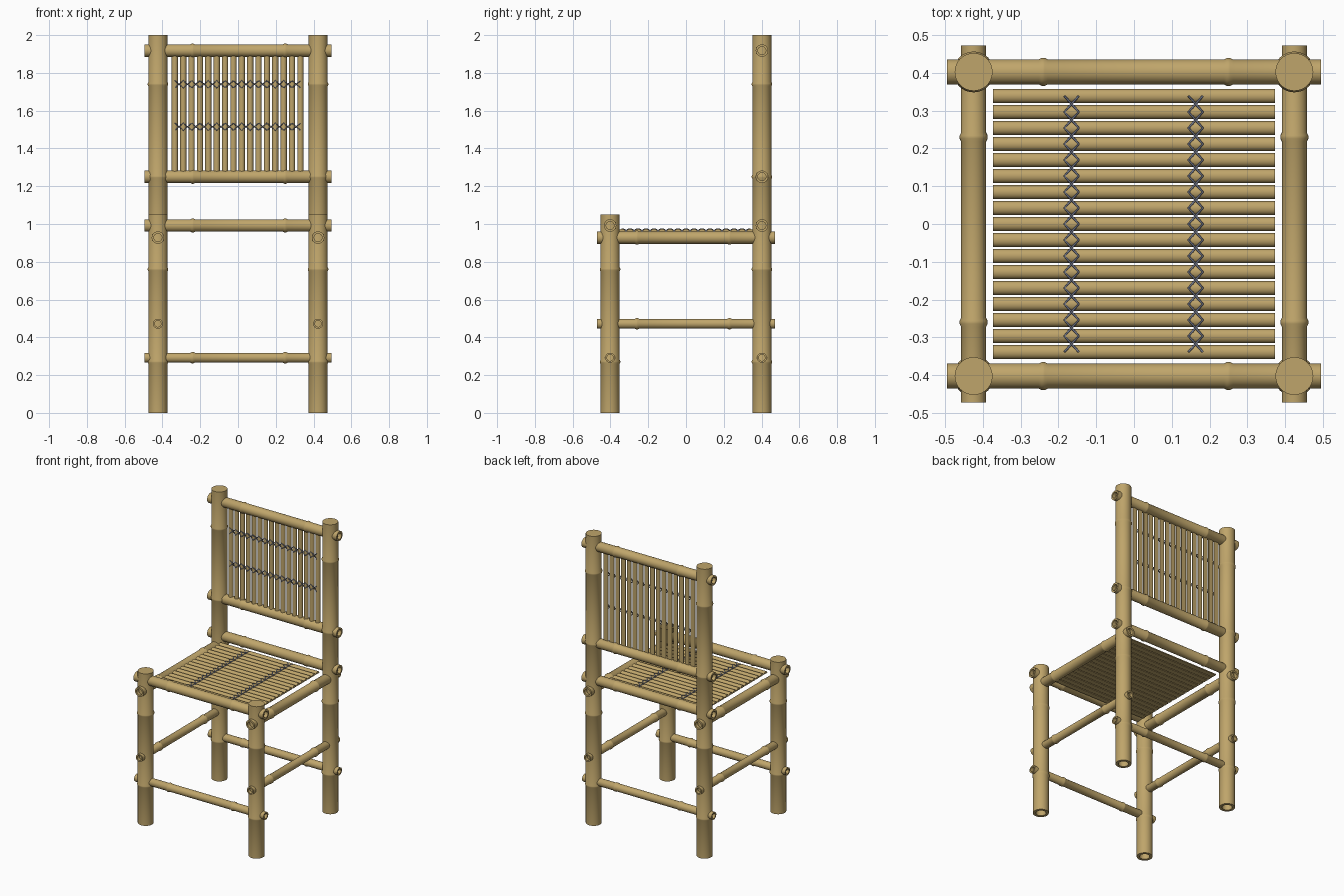
import bpy, bmesh, math
from mathutils import Vector

if "Cube" in bpy.data.objects:
    bpy.data.objects.remove(bpy.data.objects["Cube"])


def material(name, rgb):
    m = bpy.data.materials.new(name)
    m.diffuse_color = (*rgb, 1)
    m.use_nodes = True
    m.node_tree.nodes["Principled BSDF"].inputs["Base Color"].default_value = m.diffuse_color
    return m


BAMBOO = material("bamboo", (0.52, 0.375, 0.145))
CORD = material("blue_grey_cord", (0.17, 0.19, 0.27))
SEG = 32
LEG_X, LEG_Y = 0.424, 0.402


def finish(name, bm, mat):
    bmesh.ops.remove_doubles(bm, verts=bm.verts, dist=1e-6)
    bmesh.ops.recalc_face_normals(bm, faces=bm.faces)
    me = bpy.data.meshes.new(name)
    bm.to_mesh(me)
    bm.free()
    me.materials.append(mat)
    ob = bpy.data.objects.new(name, me)
    bpy.context.collection.objects.link(ob)
    bpy.ops.object.select_all(action='DESELECT')
    ob.select_set(True)
    bpy.context.view_layer.objects.active = ob
    bpy.ops.object.shade_smooth_by_angle(angle=math.radians(40))
    return ob


def pole(name, axis, center, start, end, r, nodes, hole, open_end):
    """Lathe a bamboo pole with raised nodes and hollow ends along an axis."""
    ri = r * 0.64
    prof = [(0, start + hole), (ri, start + hole), (ri, start), (r, start)]
    for n in nodes:
        prof += [(r, n - 0.012), (r + 0.004, n - 0.004),
                 (r + 0.004, n + 0.004), (r, n + 0.012)]
    prof.append((r, end))
    if open_end:
        prof += [(ri, end), (ri, end - hole), (0, end - hole)]
    else:
        prof.append((0, end))
    bm = bmesh.new()
    rings = []
    for rad, t in prof:
        ring = []
        for k in range(SEG if rad else 1):
            a = 2 * math.pi * k / SEG
            u, v = rad * math.cos(a), rad * math.sin(a)
            p = {'X': (t, u, v), 'Y': (v, t, u), 'Z': (u, v, t)}[axis]
            ring.append(bm.verts.new(Vector(p) + Vector(center)))
        rings.append(ring)
    for a, b in zip(rings, rings[1:]):
        for k in range(SEG):
            j = (k + 1) % SEG
            quad = [a[k % len(a)], a[j % len(a)], b[j % len(b)], b[k % len(b)]]
            bm.faces.new(list(dict.fromkeys(quad)))
    return finish(name, bm, BAMBOO)


def slats(name, count, pitch, half_w, height, length, place):
    """Row of split canes; place(along, across, up) gives the position."""
    bm = bmesh.new()
    for i in range(count):
        c = (i - (count - 1) / 2) * pitch
        ends = []
        for t in (-length / 2, length / 2):
            ends.append([bm.verts.new(place(
                t, c + half_w * math.cos(math.pi * k / 12),
                height * math.sin(math.pi * k / 12))) for k in range(13)])
        a, b = ends
        bm.faces.new(a)
        bm.faces.new(b)
        for k in range(13):
            j = (k + 1) % 13
            bm.faces.new((a[k], a[j], b[j], b[k]))
    return finish(name, bm, BAMBOO)


def lacing(name, count, pitch, height, along, place):
    """Two cords crossing in every gap and dipping between the canes."""
    cu = bpy.data.curves.new(name, 'CURVE')
    cu.dimensions = '3D'
    cu.bevel_depth = 0.0028
    cu.bevel_resolution = 1
    cu.use_fill_caps = True
    steps = [(0, 1.0), (0.28, 0.78), (0.5, 0.35), (0.72, 0.78)]
    for side in (1, -1):
        pts = []
        for i in range(count):
            for f, h in steps if i < count - 1 else steps[:1]:
                s = side * (-1) ** i * 0.019 * (1 - 2 * f)
                c = (i + f - (count - 1) / 2) * pitch
                pts.append(place(along + s, c, height * h + 0.001))
        sp = cu.splines.new('POLY')
        sp.points.add(len(pts) - 1)
        for p, co in zip(sp.points, pts):
            p.co = (*co, 1)
    cu.materials.append(CORD)
    ob = bpy.data.objects.new(name, cu)
    bpy.context.collection.objects.link(ob)
    bpy.ops.object.select_all(action='DESELECT')
    ob.select_set(True)
    bpy.context.view_layer.objects.active = ob
    bpy.ops.object.convert(target='MESH')


# Legs and back posts, hollow at the foot
for sx, side in ((-1, "left"), (1, "right")):
    pole(f"front_leg_{side}", 'Z', (sx * LEG_X, -LEG_Y, 0), 0, 1.05, 0.05,
         (0.27, 0.76), 0.25, False)
    pole(f"back_post_{side}", 'Z', (sx * LEG_X, LEG_Y, 0), 0, 2.0, 0.05,
         (0.27, 0.76, 1.25, 1.74), 0.25, False)
    # Side rails
    for part, z, r in (("seat_rail", 0.928, 0.033), ("stretcher", 0.472, 0.026)):
        pole(f"side_{part}_{side}", 'Y', (sx * LEG_X, 0, z), -0.472, 0.472, r,
             (-0.26, 0.23), 0.2, True)

# Cross rails, front and back
for part, y, z, r in (("front_seat_rail", -1, 0.992, 0.033),
                      ("back_seat_rail", 1, 0.992, 0.033),
                      ("front_stretcher", -1, 0.292, 0.026),
                      ("back_stretcher", 1, 0.292, 0.026),
                      ("backrest_lower_rail", 1, 1.25, 0.033),
                      ("backrest_top_rail", 1, 1.918, 0.033)):
    pole(part, 'X', (0, y * LEG_Y, z), -0.495, 0.495, r, (-0.24, 0.25), 0.2, True)


# Seat and backrest canes with their lacing
def on_seat(along, across, up):
    return Vector((along, across, 0.959 + up))


def on_back(along, across, up):
    return Vector((across - 0.002, 0.403 - up, 1.584 + along))


slats("seat_slats", 17, 0.0423, 0.018, 0.015, 0.745, on_seat)
slats("backrest_slats", 16, 0.0443, 0.0165, 0.0165, 0.62, on_back)
for k, x in enumerate((-0.165, 0.163)):
    lacing(f"seat_lacing_{k + 1}", 17, 0.0423, 0.015, x, on_seat)
for k, z in enumerate((1.515, 1.74)):
    lacing(f"backrest_lacing_{k + 1}", 16, 0.0443, 0.0165, z - 1.584, on_back)
